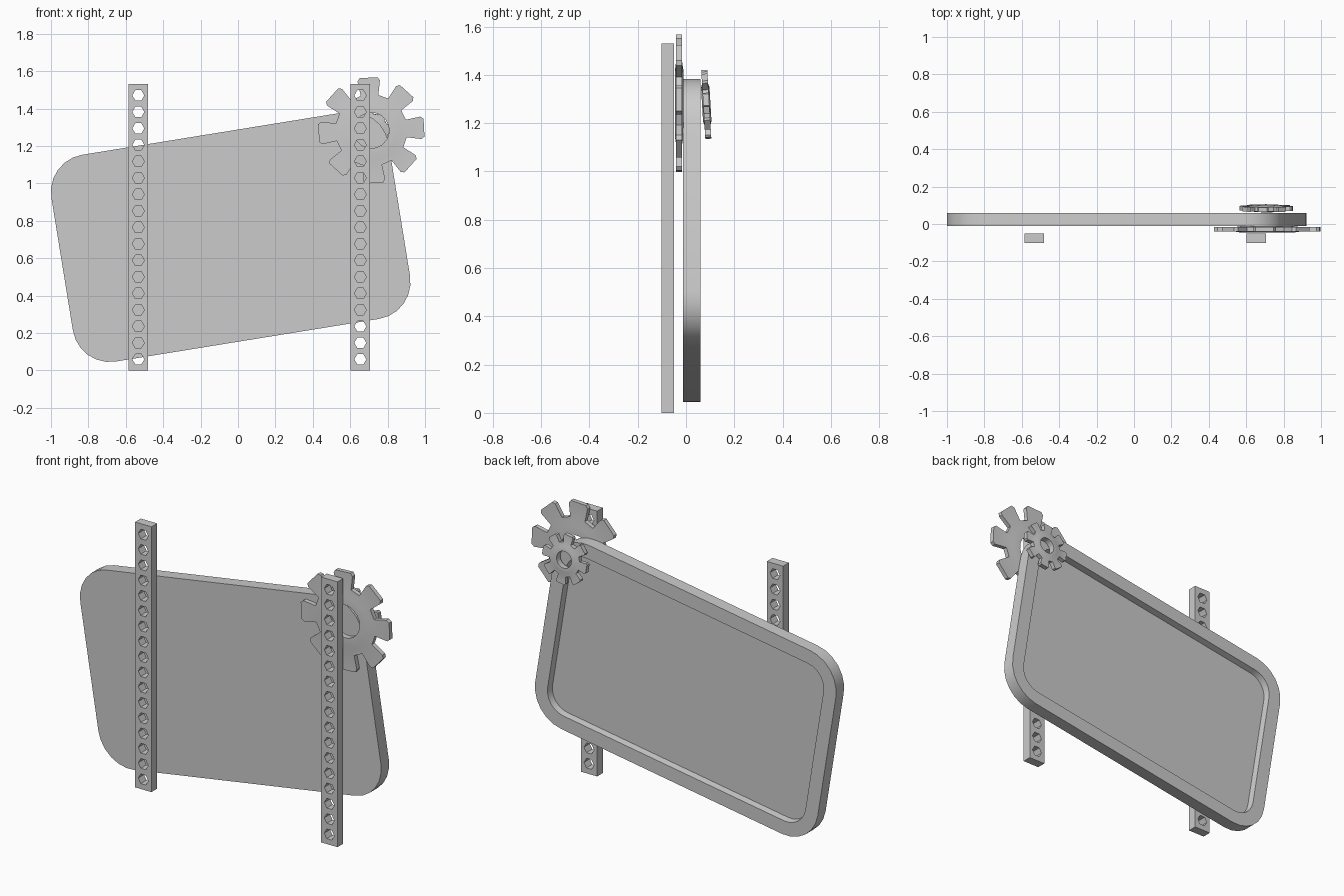
import bpy, bmesh
from math import sin, cos, pi, radians, atan2, hypot

if "Cube" in bpy.data.objects:
    bpy.data.objects.remove(bpy.data.objects["Cube"])


def skin(name, loops, closed, loc, rot=(0, 0, 0)):
    """Join equal-length point loops into a surface; cap the ends or close into a ring."""
    bm = bmesh.new()
    rows = [[bm.verts.new(p) for p in lp] for lp in loops]
    n = len(rows[0])
    pairs = list(zip(rows, rows[1:])) + ([(rows[-1], rows[0])] if closed else [])
    for a, b in pairs:
        for i in range(n):
            j = (i + 1) % n
            bm.faces.new((a[i], a[j], b[j], b[i]))
    if not closed:
        bm.faces.new(rows[0])
        bm.faces.new(rows[-1])
    bmesh.ops.recalc_face_normals(bm, faces=bm.faces)
    me = bpy.data.meshes.new(name)
    bm.to_mesh(me)
    bm.free()
    ob = bpy.data.objects.new(name, me)
    bpy.context.collection.objects.link(ob)
    ob.location, ob.rotation_euler = loc, rot
    bpy.context.view_layer.objects.active = ob
    bpy.ops.object.select_all(action='DESELECT')
    ob.select_set(True)
    bpy.ops.object.shade_smooth_by_angle(angle=radians(20))
    return ob


def rounded_rect(hx, hz, r, y, seg=6):
    pts = []
    for q, (sx, sz) in enumerate([(1, 1), (-1, 1), (-1, -1), (1, -1)]):
        for i in range(seg + 1):
            a = (q + i / seg) * pi / 2
            pts.append((sx * (hx - r) + r * cos(a), y, sz * (hz - r) + r * sin(a)))
    return pts


# Tilted panel with a raised rim on the back
W, H, rim = 0.913, 0.56, 0.08
skin("panel", [rounded_rect(W, H, 0.20, -0.012),
               rounded_rect(W, H, 0.20, 0.06),
               rounded_rect(W - rim, H - rim, 0.12, 0.06),
               rounded_rect(W - rim - 0.005, H - rim - 0.005, 0.115, 0.022)],
     False, (-0.039, 0, 0.714), (0, -radians(9.2), 0))


# Gears: flared teeth around a thicker ring with an open centre
def gear(name, s, loc, rot, turn):
    tooth = [(0.187, -0.047), (0.265, -0.060), (0.282, -0.048),
             (0.282, 0.048), (0.265, 0.060), (0.187, 0.047)]
    polar = [(hypot(u, v), atan2(v, u) + turn + k * pi / 4)
             for k in range(8) for u, v in tooth]

    def loop(y, r=None):
        return [((r or R) * s * cos(a), y, (r or R) * s * sin(a)) for R, a in polar]

    front = [loop(-0.0175, 0.095), loop(-0.0175, 0.140),
             loop(-0.0125, 0.172), loop(-0.0125)]
    back = [[(x, -y, z) for x, y, z in lp] for lp in reversed(front)]
    skin(name, front + back, True, loc, rot)


gear("large_gear", 1.0, (0.713, -0.0285, 1.283), (0, 0, 0), radians(3))
gear("small_gear", 0.5, (0.708, 0.084, 1.278), (radians(3.4), 0, 0), radians(8))


# Upright posts drilled with a row of hexagonal holes
def post(name, x):
    cu = bpy.data.curves.new(name, 'CURVE')
    cu.dimensions, cu.fill_mode, cu.extrude = '2D', 'BOTH', 0.026

    def spline(pts):
        sp = cu.splines.new('POLY')
        sp.points.add(len(pts) - 1)
        for p, (u, v) in zip(sp.points, pts):
            p.co = (u, v, 0, 1)
        sp.use_cyclic_u = True

    spline([(-0.052, 0), (0.052, 0), (0.052, 1.53), (-0.052, 1.53)])
    for i in range(17):
        spline([(0.032 * cos(k * pi / 3), 0.059 + i * 0.0882 + 0.032 * sin(k * pi / 3))
                for k in range(6)])
    ob = bpy.data.objects.new(name, cu)
    bpy.context.collection.objects.link(ob)
    ob.location, ob.rotation_euler = (x, -0.076, 0), (pi / 2, 0, 0)
    bpy.context.view_layer.objects.active = ob
    bpy.ops.object.select_all(action='DESELECT')
    ob.select_set(True)
    bpy.ops.object.convert(target='MESH')
    bpy.ops.object.shade_flat()


post("left_post", -0.533)
post("right_post", 0.654)
